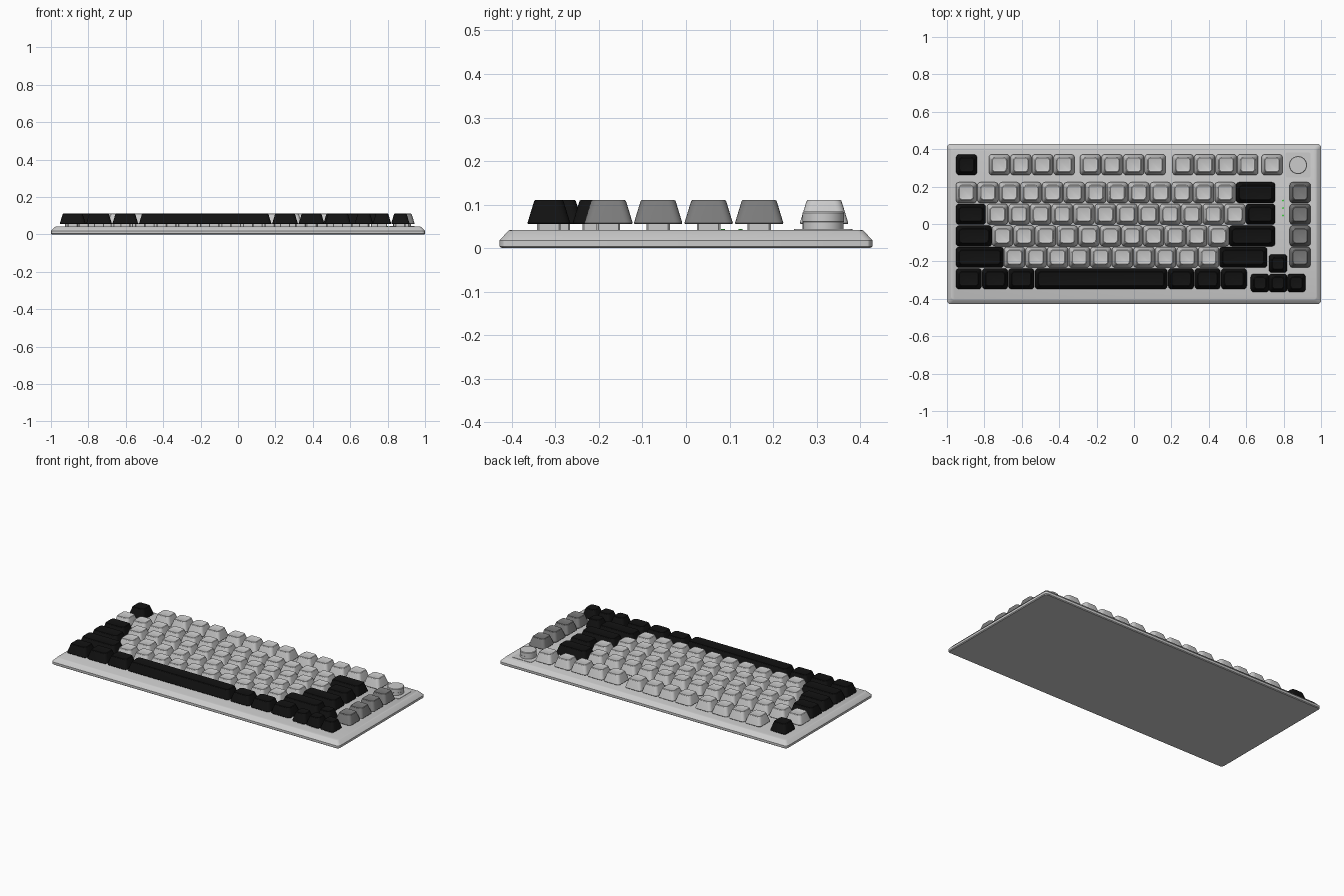
import bpy, bmesh, math

if "Cube" in bpy.data.objects:
    bpy.data.objects.remove(bpy.data.objects["Cube"])

def material(name, c):
    m = bpy.data.materials.new(name)
    m.diffuse_color = (*c, 1)
    m.use_nodes = True
    m.node_tree.nodes["Principled BSDF"].inputs["Base Color"].default_value = m.diffuse_color
    return m

BLACK = material("black", (0.006, 0.006, 0.006))
DARK = material("dark_grey", (0.2, 0.2, 0.2))
GREEN = material("green", (0.05, 0.6, 0.05))

def rounded_rect(w, d, r, n):
    pts = []
    for k, (sx, sy) in enumerate([(1, 1), (-1, 1), (-1, -1), (1, -1)]):
        for i in range(n + 1):
            a = math.pi / 2 * (k + i / n)
            pts.append((sx * (w / 2 - r) + r * math.cos(a),
                        sy * (d / 2 - r) + r * math.sin(a)))
    return pts

def circle(r, n=40):
    return [(r * math.cos(2 * math.pi * i / n), r * math.sin(2 * math.pi * i / n)) for i in range(n)]

def loft(name, rings, loc, mat=None):
    """Closed solid through stacked outlines given as (points, z)."""
    bm = bmesh.new()
    loops = [[bm.verts.new((x, y, z)) for x, y in pts] for pts, z in rings]
    for a, b in zip(loops, loops[1:]):
        for i in range(len(a)):
            j = (i + 1) % len(a)
            bm.faces.new((a[i], a[j], b[j], b[i]))
    bm.faces.new(loops[0][::-1])
    bm.faces.new(loops[-1])
    me = bpy.data.meshes.new(name)
    bm.to_mesh(me)
    bm.free()
    ob = bpy.data.objects.new(name, me)
    ob.location = (*loc, 0)
    bpy.context.collection.objects.link(ob)
    if mat:
        me.materials.append(mat)
    return ob

def key(name, x, y, w=0.112, d=0.111, mat=None):
    # tapered cap with rounded rim and shallow dish, on a square switch stem
    rr = lambda inset, r: rounded_rect(w - 2 * inset, d - 2 * inset, r, 4)
    loft(name, [(rr(0.001, .017), .056), (rr(0, .018), .058), (rr(.014, .018), .104),
                (rr(.016, .017), .109), (rr(.019, .015), .111),
                (rr(.022, .012), .1105), (rr(.026, .009), .109)], (x, y), mat)
    sq = rounded_rect(0.054, 0.054, 0.004, 1)
    loft(name + "_stem", [(sq, .040), (sq, .060)], (x, y))

def span(name, x0, x1, y, mat=BLACK):
    key(name, (x0 + x1) / 2, y, x1 - x0, mat=mat)

# case with chamfered edges
loft("case", [(rounded_rect(1.99, .846, .015, 3), 0), (rounded_rect(2, .856, .018, 3), .004),
              (rounded_rect(2, .856, .018, 3), .018), (rounded_rect(1.958, .816, .015, 3), .040),
              (rounded_rect(1.948, .806, .015, 3), .042)], (0, 0))

P = 0.1154
ROWS = [0.168, 0.052, -0.064, -0.178]

# function row
key("escape_key", -0.895, 0.317, mat=BLACK)
for start in (-0.72, -0.233, 0.262):
    for i in range(4):
        key("function_key", start + i * P, 0.317)
key("delete_key", 0.738, 0.317)

# character rows
for y, start, count in zip(ROWS, (-0.897, -0.73, -0.703, -0.639), (13, 12, 11, 10)):
    for i in range(count):
        key("character_key", start + i * P, y)

# wide black keys
for name, x0, x1, r in [("backspace_key", .545, .755, 0), ("tab_key", -.952, -.793, 1),
                        ("backslash_key", .597, .755, 1), ("caps_key", -.952, -.76, 2),
                        ("enter_key", .508, .755, 2), ("left_shift_key", -.952, -.697, 3),
                        ("right_shift_key", .457, .712, 3)]:
    span(name, x0, x1, ROWS[r])

# bottom row
for i in range(3):
    span("left_modifier_key", -.952 + i * .1405, -.815 + i * .1405, -.293)
    span("right_modifier_key", .183 + i * .1415, .320 + i * .1415, -.293)
span("space_bar", -.529, .178, -.293)

# arrow cluster
for x, y in [(.673, -.315), (.77, -.315), (.868, -.315), (.77, -.211)]:
    key("arrow_key", x, y, .098, .098, BLACK)

# navigation column
for y in ROWS:
    key("navigation_key", 0.888, y, mat=DARK)

# volume knob on its square plate
K = (0.877, 0.315)
loft("knob_plate", [(rounded_rect(.134, .134, .01, 3), .038), (rounded_rect(.134, .134, .01, 3), .044)], K)
loft("knob", [(circle(.047), .042), (circle(.047), .060), (circle(.048), .061),
              (circle(.048), .081), (circle(.045), .084)], K)

# indicator lights
for y in (.125, .085, .045):
    loft("indicator_light", [(circle(.005, 12), .040), (circle(.005, 12), .0435)], (.797, y), GREEN)

# smooth rounded corners, sharp edges kept
bpy.ops.object.select_all(action='SELECT')
bpy.context.view_layer.objects.active = bpy.data.objects["case"]
bpy.ops.object.shade_smooth_by_angle(angle=math.radians(30))
